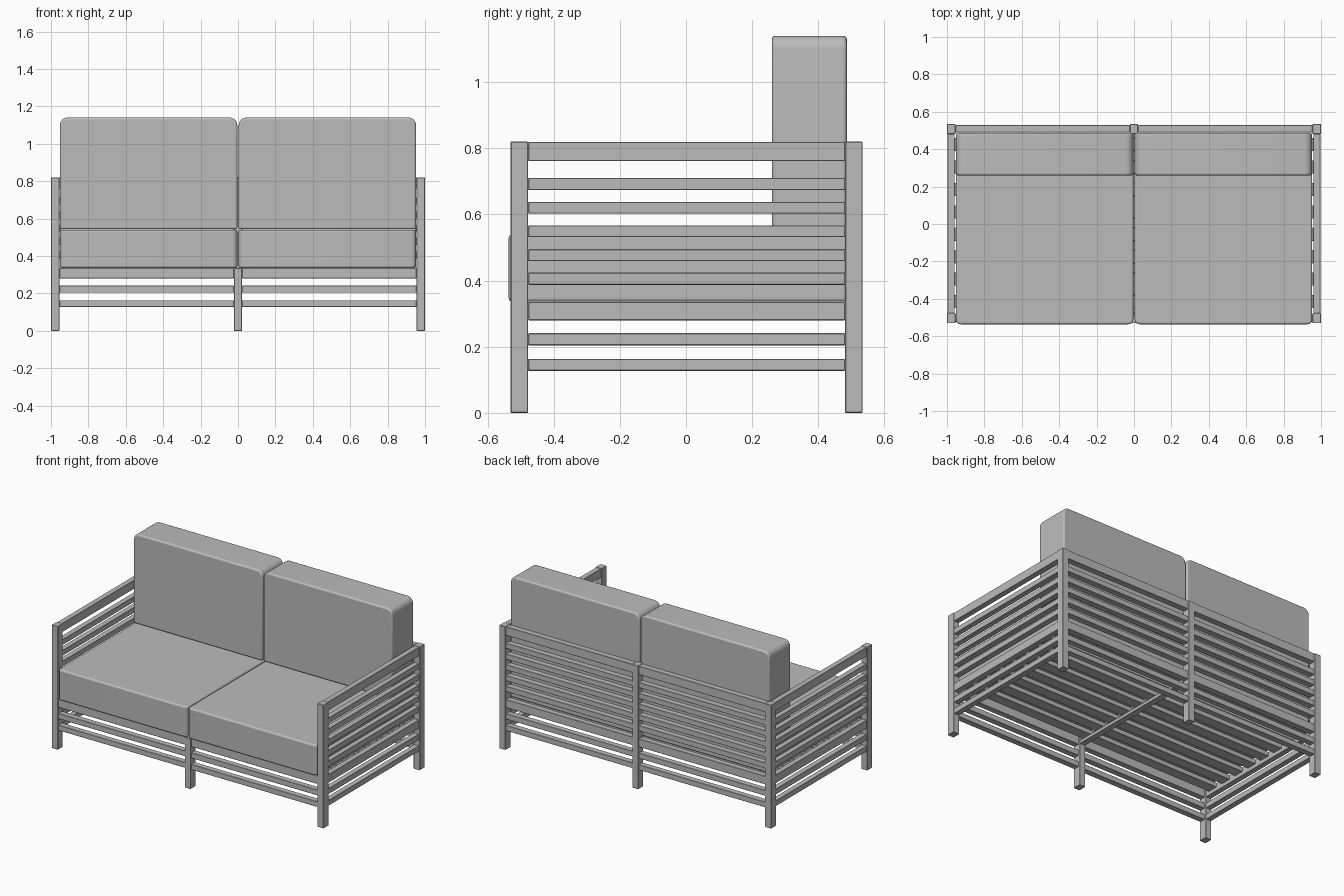
import bpy
import bmesh
from mathutils import Vector

cube = bpy.data.objects.get("Cube")
if cube:
    bpy.data.objects.remove(cube, do_unlink=True)

grey = bpy.data.materials.new("plain grey")
grey.use_nodes = True
colour = (0.5, 0.5, 0.5, 1)
grey.diffuse_color = colour
grey.node_tree.nodes["Principled BSDF"].inputs["Base Color"].default_value = colour


def box(name, x, y, z, bevel=0.002, segments=1, round_edge=None, radius=0.035):
    """Box from axis ranges; round_edge picks edges for a larger rounding."""
    bm = bmesh.new()
    bmesh.ops.create_cube(bm, size=1)
    for v in bm.verts:
        v.co = Vector([(r[0] + r[1]) / 2 + c * (r[1] - r[0])
                       for c, r in zip(v.co, (x, y, z))])
    if round_edge:
        edges = [e for e in bm.edges if round_edge(e)]
        bmesh.ops.bevel(bm, geom=edges, offset=radius, segments=6,
                        profile=0.5, affect='EDGES')
    mesh = bpy.data.meshes.new(name)
    bm.to_mesh(mesh)
    bm.free()
    mesh.materials.append(grey)
    obj = bpy.data.objects.new(name, mesh)
    bpy.context.collection.objects.link(obj)
    mod = obj.modifiers.new("soft edges", 'BEVEL')
    mod.width = bevel
    mod.segments = segments
    mod.limit_method = 'ANGLE'
    if segments > 1:
        bpy.ops.object.select_all(action='DESELECT')
        obj.select_set(True)
        bpy.context.view_layer.objects.active = obj
        bpy.ops.object.shade_smooth_by_angle()
    return obj


FRONT = (-0.53, -0.477)
BACK = (0.481, 0.534)
POST_TOP, SEAT_BASE = 0.82, 0.335
HALF_POST = 0.022

# Rail heights, lowest first
LOW = [(0.127, 0.163), (0.204, 0.241), (0.28, 0.335)]
HIGH = [(0.387, 0.424), (0.459, 0.495), (0.531, 0.567),
        (0.602, 0.638), (0.674, 0.71), (0.761, 0.819)]

# Corner posts and middle legs
for side, s in (("left", 1), ("right", -1)):
    x = sorted((s * 0.955, s))
    box(side + "_front_post", x, FRONT, (0, POST_TOP))
    box(side + "_back_post", x, BACK, (0, POST_TOP))
box("middle_front_leg", (-HALF_POST, HALF_POST), FRONT, (0, SEAT_BASE))
box("middle_back_post", (-HALF_POST, HALF_POST), BACK, (0, POST_TOP))

for side, s in (("left", 1), ("right", -1)):
    span = sorted((s * HALF_POST, s * 0.955))
    # Arm rails and back rails
    for i, z in enumerate(LOW + HIGH):
        box(f"{side}_arm_rail_{i}", sorted((s * 0.959, s * 0.996)),
            (FRONT[1], BACK[0]), z)
        box(f"{side}_back_rail_{i}", span, (0.49, 0.529), z)
    # Front rails under the seat
    for i, z in enumerate(LOW):
        box(f"{side}_front_rail_{i}", span, (-0.524, -0.485), z)

    # Cushions
    cushion = sorted((s * 0.004, s * 0.952))
    box(side + "_seat_cushion", cushion, (-0.536, 0.486), (0.336, 0.54), 0.01, 3,
        lambda e: all(v.co.y < 0 for v in e.verts)
        and abs(e.verts[0].co.z - e.verts[1].co.z) > 0.1, 0.025)
    box(side + "_back_cushion", cushion, (0.26, 0.486), (0.543, 1.14), 0.01, 3,
        lambda e: all(v.co.z > 1 for v in e.verts)
        and abs(e.verts[0].co.y - e.verts[1].co.y) > 0.1, 0.04)

# Seat slats and the centre bearer below them
SLATS = 8
for i in range(SLATS):
    y = -0.415 + i * 0.12
    box(f"seat_slat_{i}", (-0.96, 0.96), (y - 0.035, y + 0.035), (0.305, SEAT_BASE))
box("centre_bearer", (-0.02, 0.02), (FRONT[1], BACK[0]), (0.283, 0.306))
